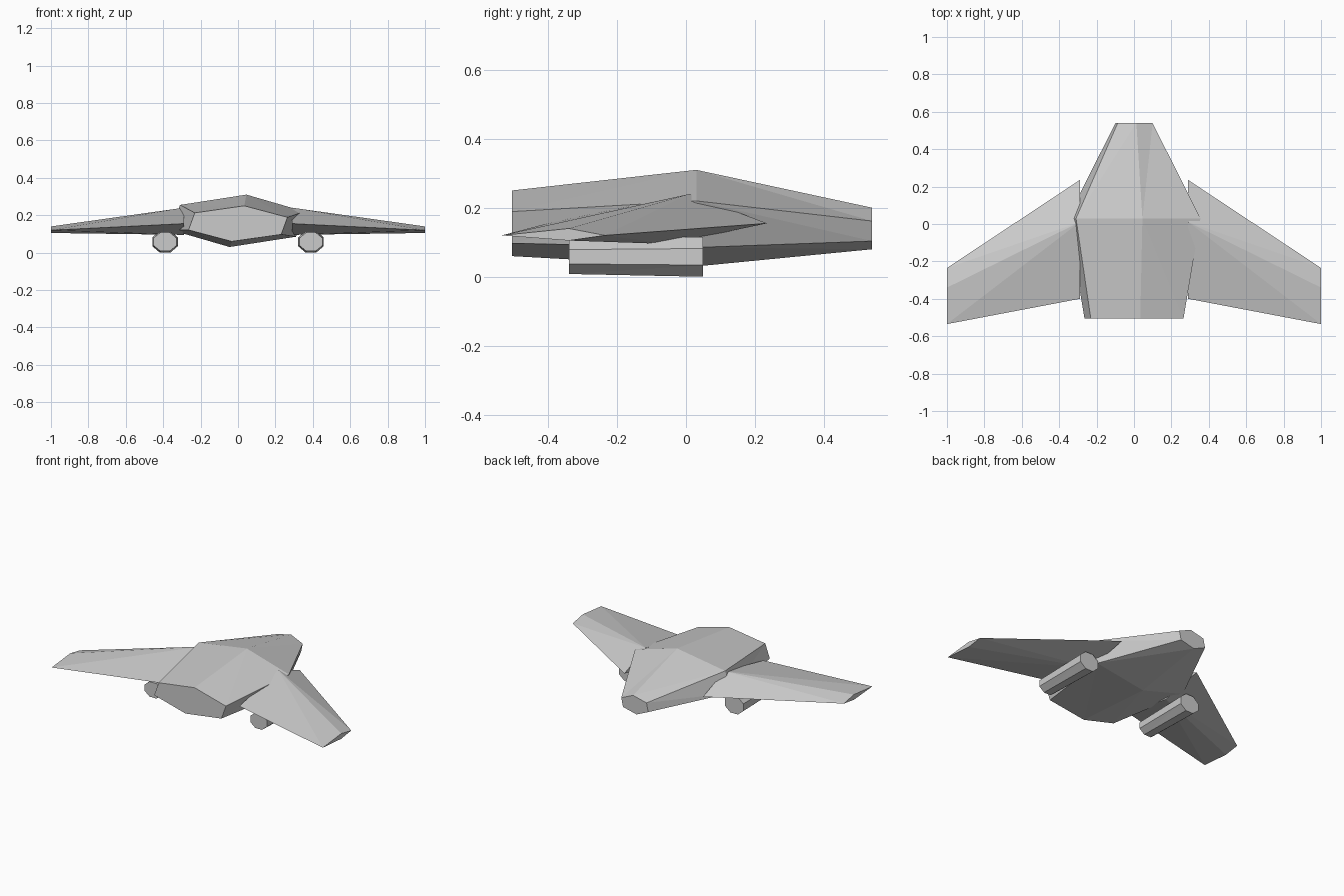
import bpy
import bmesh
import math

cube = bpy.data.objects.get("Cube")
if cube:
    bpy.data.objects.remove(cube, do_unlink=True)

GREY = (0.6, 0.6, 0.6, 1.0)
hull_grey = bpy.data.materials.new("hull_grey")
hull_grey.use_nodes = True
hull_grey.diffuse_color = GREY
hull_grey.node_tree.nodes["Principled BSDF"].inputs["Base Color"].default_value = GREY


def loft(name, sections, pivot):
    """Skin closed sections into flat triangles; pivot(k, j) tells whether the
    diagonal of panel j starts at vertex j of section k."""
    bm = bmesh.new()
    rings = [[bm.verts.new(p) for p in section] for section in sections]
    for k in range(len(rings) - 1):
        a, b = rings[k], rings[k + 1]
        n = len(a)
        for j in range(n):
            i = (j + 1) % n
            if pivot(k, j):
                tris = ((a[j], b[j], b[i]), (a[j], b[i], a[i]))
            else:
                tris = ((a[j], b[j], a[i]), (b[j], b[i], a[i]))
            for tri in tris:
                bm.faces.new(tri)
    bm.faces.new(rings[0])
    bm.faces.new(rings[-1])
    bmesh.ops.recalc_face_normals(bm, faces=bm.faces)
    mesh = bpy.data.meshes.new(name)
    bm.to_mesh(mesh)
    bm.free()
    mesh.materials.append(hull_grey)
    obj = bpy.data.objects.new(name, mesh)
    bpy.context.collection.objects.link(obj)
    return obj


# Fuselage: a slightly rolled hexagon, widest in the middle
HALF_HEX = [(-0.31, 0.085), (0.045, 0.14), (0.355, 0.05)]
HEX = HALF_HEX + [(-x, -z) for x, z in HALF_HEX]


def hex_section(y, centre_z, sx, sz):
    return [(x * sx, y, centre_z + z * sz) for x, z in HEX]


loft("fuselage",
     [hex_section(-0.505, 0.155, 0.745, 0.68),
      hex_section(0.03, 0.17, 1, 1),
      hex_section(0.54, 0.14, 0.28, 0.43)],
     lambda k, j: k == 1)

# Wing sections run leading edge, ridge, trailing edge, keel
ROOT = [(0.235, 0.155), (0.01, 0.24), (-0.40, 0.155), (-0.05, 0.095)]
TIP = [(-0.235, 0.12), (-0.34, 0.14), (-0.535, 0.12), (-0.34, 0.105)]


def pod_section(x, y, rx, rz):
    # Octagon with flat sides given by its half width and half height
    grow = 1 / math.cos(math.pi / 8)
    angles = [(i + 0.5) * math.pi / 4 for i in range(8)]
    return [(x + rx * grow * math.cos(t), y, 0.058 + rz * grow * math.sin(t))
            for t in angles]


for side, label in ((1, "left"), (-1, "right")):
    loft(label + "_wing",
         [[(side * 0.29, y, z) for y, z in ROOT],
          [(side, y, z) for y, z in TIP]],
         lambda k, j: j % 2 == 1)
    # Engine pod under the wing, a little wider at the back
    loft(label + "_engine_pod",
         [pod_section(side * 0.39, -0.34, 0.061, 0.050),
          pod_section(side * 0.39, 0.05, 0.068, 0.058)],
         lambda k, j: True)
